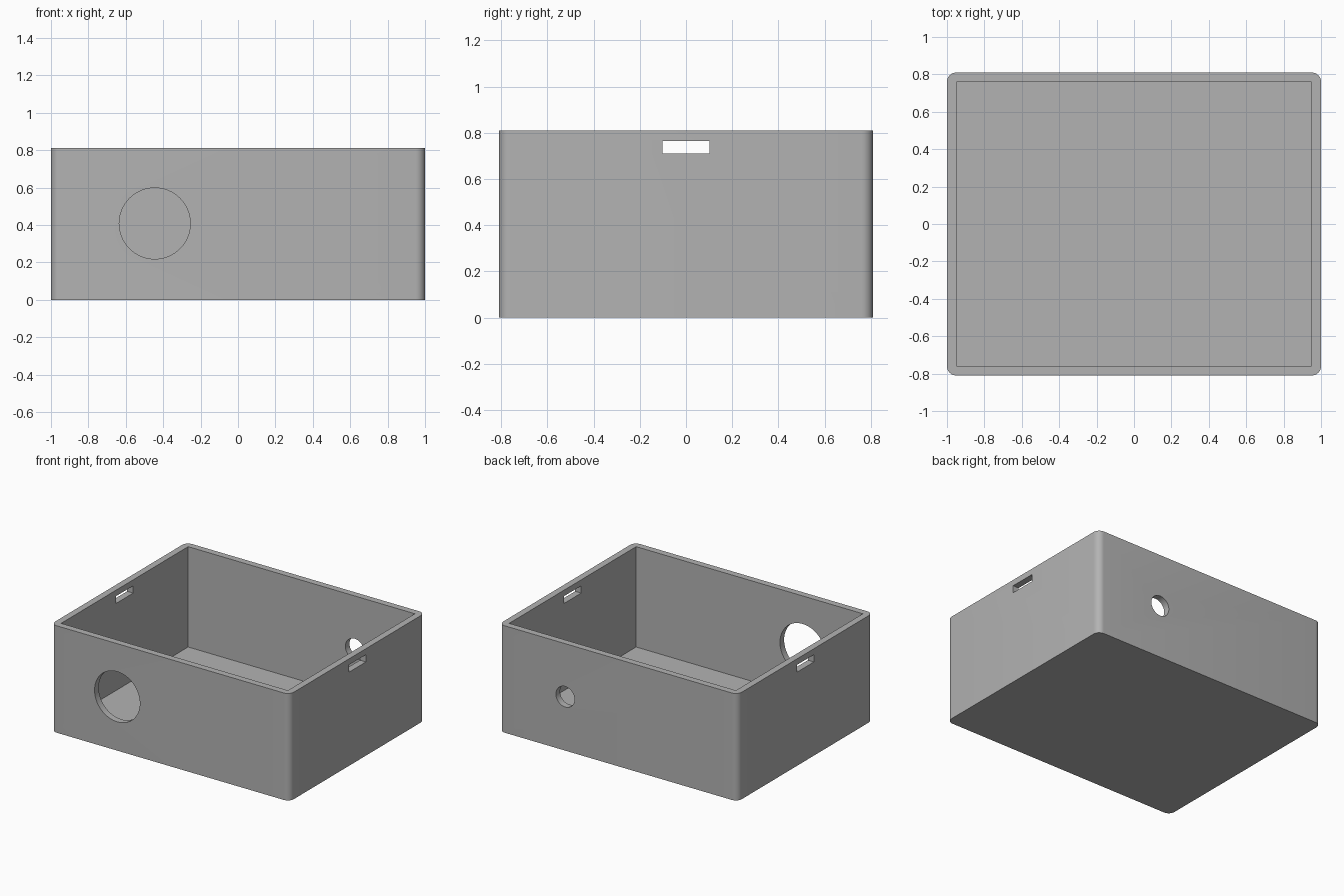
import bpy, bmesh, math

if "Cube" in bpy.data.objects:
    bpy.data.objects.remove(bpy.data.objects["Cube"])

L, W, H = 2.0, 1.62, 0.81   # outer size
T = 0.05                    # wall, floor and corner radius

grey = bpy.data.materials.new("plain grey")
grey.diffuse_color = (0.45, 0.45, 0.45, 1)
grey.use_nodes = True
grey.node_tree.nodes["Principled BSDF"].inputs["Base Color"].default_value = grey.diffuse_color


def new_object(name, bm):
    mesh = bpy.data.meshes.new(name)
    bm.to_mesh(mesh)
    bm.free()
    mesh.materials.append(grey)
    obj = bpy.data.objects.new(name, mesh)
    bpy.context.collection.objects.link(obj)
    return obj


def block(name, size, centre):
    bm = bmesh.new()
    bmesh.ops.create_cube(bm, size=1)
    bmesh.ops.scale(bm, vec=size, verts=bm.verts)
    bmesh.ops.translate(bm, vec=centre, verts=bm.verts)
    return new_object(name, bm)


def round_cutter(name, radius, centre):
    bpy.ops.mesh.primitive_cylinder_add(vertices=64, radius=radius, depth=0.3,
                                        location=centre, rotation=(math.pi / 2, 0, 0))
    obj = bpy.context.object
    obj.name = name
    obj.data.materials.append(grey)
    return obj


# Outer body with rounded upright corners
bm = bmesh.new()
bmesh.ops.create_cube(bm, size=1)
bmesh.ops.scale(bm, vec=(L, W, H), verts=bm.verts)
bmesh.ops.translate(bm, vec=(0, 0, H / 2), verts=bm.verts)
upright = [e for e in bm.edges if abs(e.verts[0].co.z - e.verts[1].co.z) > 0.1]
bmesh.ops.bevel(bm, geom=upright, offset=T, segments=8, profile=0.5, affect='EDGES')
box = new_object("open_box", bm)

# Cavity, two side slots, large front port and small back port
cutters = [
    block("cavity_cutter", (L - 2 * T, W - 2 * T, H), (0, 0, T + H / 2)),
    block("right_slot_cutter", (0.3, 0.205, 0.055), (L / 2, 0, 0.737)),
    block("left_slot_cutter", (0.3, 0.205, 0.055), (-L / 2, 0, 0.737)),
    round_cutter("front_port_cutter", 0.19, (-0.445, -W / 2, 0.408)),
    round_cutter("back_port_cutter", 0.078, (0.445, W / 2, 0.408)),
]
bpy.context.view_layer.update()
bpy.ops.object.select_all(action='DESELECT')
bpy.context.view_layer.objects.active = box
box.select_set(True)
for cutter in cutters:
    mod = box.modifiers.new(cutter.name, 'BOOLEAN')
    mod.operation = 'DIFFERENCE'
    mod.solver = 'EXACT'
    mod.object = cutter
    bpy.ops.object.modifier_apply(modifier=mod.name)
for cutter in cutters:
    bpy.data.objects.remove(cutter, do_unlink=True)

bpy.ops.object.shade_smooth_by_angle(angle=math.radians(30))
